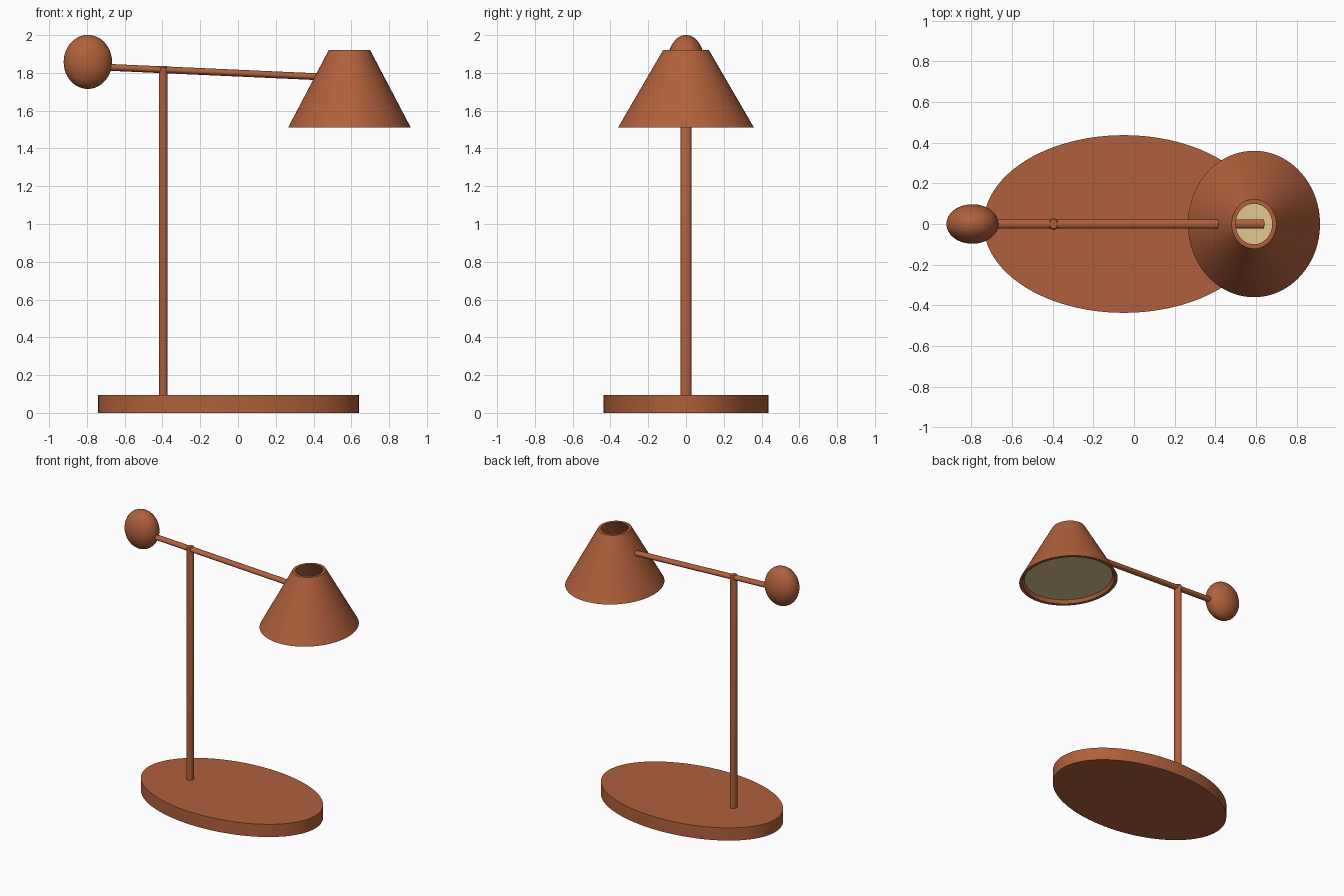
import bpy, bmesh, math
from mathutils import Vector

cube = bpy.data.objects.get("Cube")
if cube:
    bpy.data.objects.remove(cube, do_unlink=True)


def make_material(name, rgb):
    mat = bpy.data.materials.new(name)
    mat.use_nodes = True
    mat.diffuse_color = (*rgb, 1)
    mat.node_tree.nodes["Principled BSDF"].inputs["Base Color"].default_value = (*rgb, 1)
    return mat


TERRACOTTA = make_material("terracotta", (0.434, 0.117, 0.045))
CREAM = make_material("cream", (0.75, 0.58, 0.28))


def finish(name, bm, mat, location=(0, 0, 0)):
    bmesh.ops.recalc_face_normals(bm, faces=bm.faces)
    mesh = bpy.data.meshes.new(name)
    bm.to_mesh(mesh)
    bm.free()
    mesh.materials.append(mat)
    obj = bpy.data.objects.new(name, mesh)
    bpy.context.collection.objects.link(obj)
    obj.location = location
    bpy.ops.object.select_all(action='DESELECT')
    obj.select_set(True)
    bpy.context.view_layer.objects.active = obj
    bpy.ops.object.shade_smooth_by_angle(angle=math.radians(35))
    return obj


def lathe(name, profile, mat, location, y_scale=1.0, closed=False, segments=64):
    """Turn (radius, z) points about z, then stretch the result along y."""
    bm = bmesh.new()
    rings = []
    for r, z in profile:
        rings.append([bm.verts.new((r * math.cos(a), r * y_scale * math.sin(a), z))
                      for a in (2 * math.pi * i / segments for i in range(segments))])
    pairs = list(zip(rings, rings[1:]))
    if closed:
        pairs.append((rings[-1], rings[0]))
    for low, high in pairs:
        for i in range(segments):
            j = (i + 1) % segments
            bm.faces.new((low[i], low[j], high[j], high[i]))
    if not closed:
        bm.faces.new(rings[0])
        bm.faces.new(rings[-1])
    return finish(name, bm, mat, location)


# Oval base and upright post
lathe("base", [(0.69, 0), (0.69, 0.095)], TERRACOTTA, (-0.05, 0, 0), 0.437 / 0.69, segments=96)
lathe("post", [(0.023, 0.08), (0.023, 1.828), (0.018, 1.836)], TERRACOTTA, (-0.395, 0, 0),
      1.28, segments=32)

# Slightly sloping arm, reaching inside the shade
start, end = Vector((-0.72, 0, 1.831)), Vector((0.64, 0, 1.770))
length = (end - start).length
arm = lathe("arm", [(0.018, 0), (0.018, length)], TERRACOTTA, start, 1.28, segments=32)
arm.rotation_euler.y = math.acos((end - start).normalized().z)

# Egg-like counterweight
bm = bmesh.new()
bmesh.ops.create_uvsphere(bm, u_segments=48, v_segments=24, radius=1)
bmesh.ops.scale(bm, vec=(0.128, 0.097, 0.143), verts=bm.verts)
finish("counterweight", bm, TERRACOTTA, (-0.795, 0, 1.858))

# Open conical shade with wall thickness, and the diffuser disc inside
SHADE_X, SHADE_OVAL = 0.59, 1.108
lathe("shade", [(0.325, 1.51), (0.11, 1.92), (0.09, 1.92), (0.303, 1.51)],
      TERRACOTTA, (SHADE_X, 0, 0), SHADE_OVAL, closed=True, segments=96)
lathe("diffuser", [(0.294, 1.534), (0.290, 1.542)], CREAM, (SHADE_X, 0, 0),
      SHADE_OVAL, segments=96)
